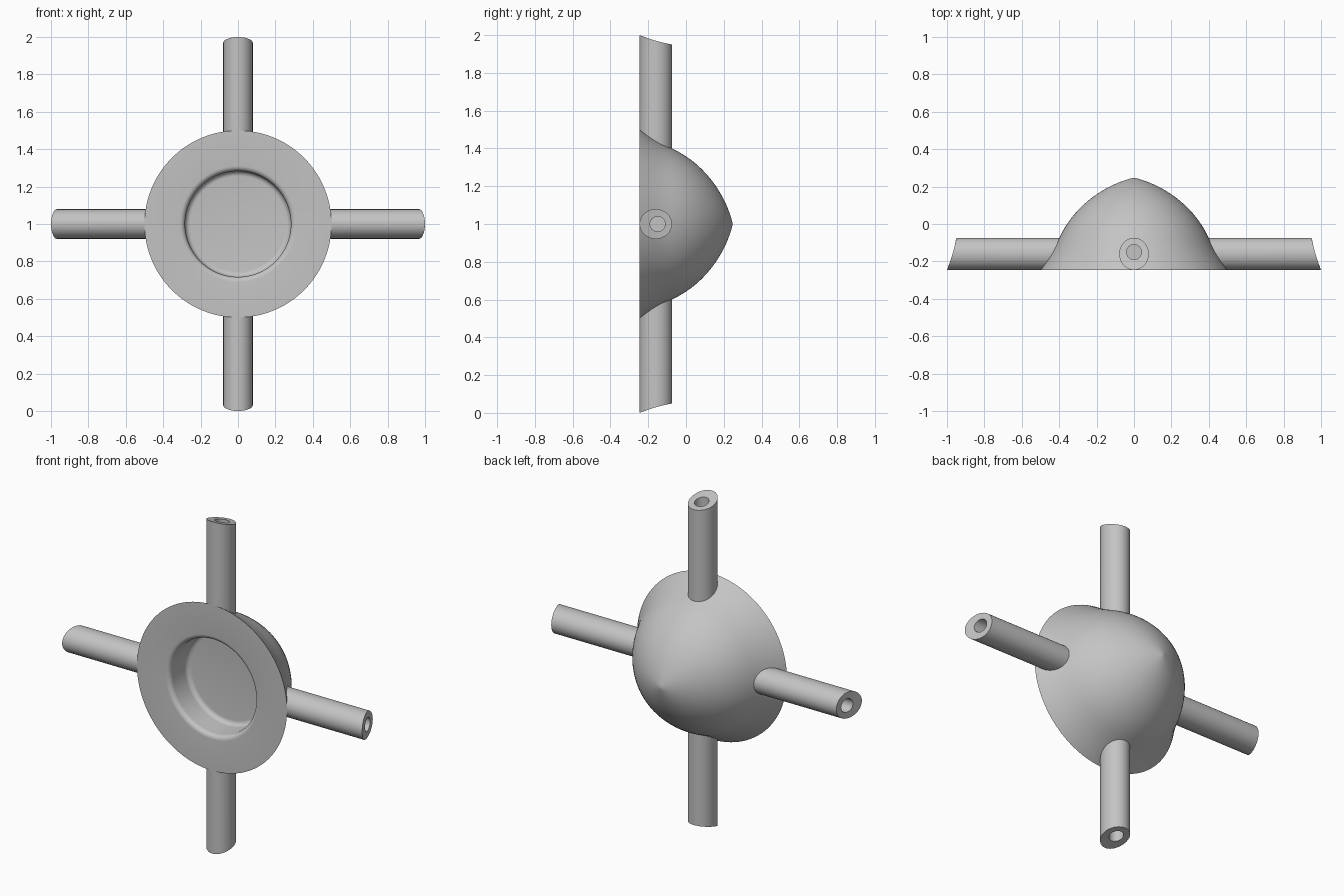
import bpy
import bmesh
import math
from mathutils import Matrix, Vector
from mathutils.geometry import interpolate_bezier

cube = bpy.data.objects.get("Cube")
if cube:
    bpy.data.objects.remove(cube, do_unlink=True)

grey = bpy.data.materials.new("plain grey")
grey.use_nodes = True
colour = (0.55, 0.55, 0.55, 1)
grey.diffuse_color = colour
grey.node_tree.nodes["Principled BSDF"].inputs["Base Color"].default_value = colour

CENTRE = Vector((0, 0, 1))
FRONT = -0.247


def loft(name, rings, turn=0):
    """Skin a row of equal rings, cap both ends, turn about the y axis."""
    bm = bmesh.new()
    loops = [[bm.verts.new(p) for p in ring] for ring in rings]
    n = len(loops[0])
    for a, b in zip(loops, loops[1:]):
        for i in range(n):
            j = (i + 1) % n
            bm.faces.new((a[i], a[j], b[j], b[i]))
    bm.faces.new(loops[0])
    bm.faces.new(loops[-1])
    bmesh.ops.recalc_face_normals(bm, faces=bm.faces[:])
    bm.transform(Matrix.Translation(CENTRE) @ Matrix.Rotation(turn, 4, 'Y'))
    mesh = bpy.data.meshes.new(name)
    bm.to_mesh(mesh)
    bm.free()
    mesh.materials.append(grey)
    obj = bpy.data.objects.new(name, mesh)
    bpy.context.collection.objects.link(obj)
    bpy.ops.object.select_all(action='DESELECT')
    obj.select_set(True)
    bpy.context.view_layer.objects.active = obj
    bpy.ops.object.shade_smooth_by_angle(angle=math.radians(32))
    return obj


def bezier(*points, steps):
    return [p.to_2d() for p in interpolate_bezier(*(Vector((*p, 0)) for p in points), steps)]


def angles(n):
    return [2 * math.pi * i / n for i in range(n)]


# Domed body with a flat front and a round pocket; profile is (radius, y)
flare = bezier((0.5, FRONT), (0.47, -0.20), (0.435, -0.15), (0.4, -0.075), steps=8)
dome = bezier((0.4, -0.075), (0.3, 0.14), (0.1, 0.225), (0.003, -FRONT), steps=18)

WALL, FILLET, DEPTH = 0.283, 0.028, 0.17
arc = [math.pi / 2 * i / 6 for i in range(7)]
floor_fillet = [(WALL - FILLET + FILLET * math.sin(a),
                 FRONT + DEPTH - FILLET + FILLET * math.cos(a)) for a in arc]
lip = [(WALL + FILLET - FILLET * math.cos(a),
        FRONT + FILLET - FILLET * math.sin(a)) for a in arc]

profile = floor_fillet + lip + flare + dome[1:]
loft("domed_body", [[(r * math.cos(a), y, r * math.sin(a)) for a in angles(96)]
                    for r, y in profile])


# Four hollow arms with slanted, slightly hollowed ends
HALF_DEPTH, HALF_WIDTH, ARM_Y = 0.086, 0.079, -0.160


def slanted_end(y):
    t = (y - FRONT) / (2 * HALF_DEPTH)
    return 1 - 0.05 * t - 0.018 * t * (1 - t)


def arm_ring(half_depth, half_width, y_mid, x=None):
    ring = []
    for a in angles(48):
        y = y_mid + half_depth * math.cos(a)
        ring.append((slanted_end(y) if x is None else x, y, half_width * math.sin(a)))
    return ring


BORE, BORE_Y = 0.04, -0.15
for k, side in enumerate(("left", "lower", "right", "upper")):
    loft(side + "_arm", [
        arm_ring(HALF_DEPTH, HALF_WIDTH, ARM_Y, 0.33),
        arm_ring(HALF_DEPTH, HALF_WIDTH, ARM_Y),
        arm_ring(BORE, BORE, BORE_Y),
        arm_ring(BORE, BORE, BORE_Y, 0.5),
    ], k * math.pi / 2)
